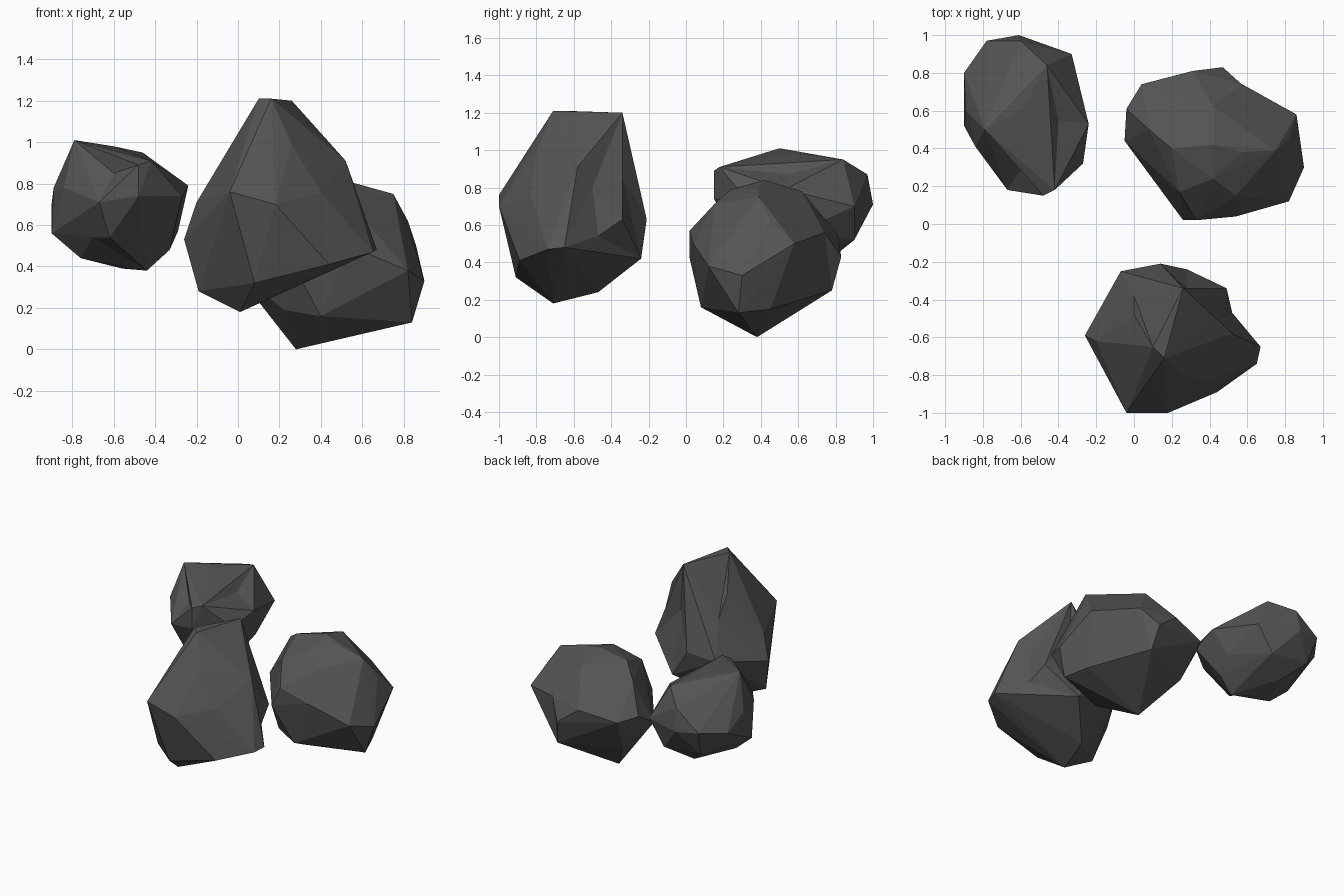
import bpy, bmesh
from mathutils import Vector

stone = bpy.data.materials.new("dark_stone")
stone.diffuse_color = (0.09, 0.09, 0.09, 1)


def boulder(name, corners, dents):
    """Faceted rock: hull over its corners, with dent points pushed back in."""
    bm = bmesh.new()
    pts = [Vector(p) for p in corners]
    centre = sum(pts, Vector()) / len(pts)
    for p in pts:
        bm.verts.new(p)
    moved = {}
    for d in dents:
        d = Vector(d)
        moved[bm.verts.new(centre + (d - centre) * 1.2)] = d
    hull = bmesh.ops.convex_hull(bm, input=bm.verts[:], use_existing_faces=False)
    inside = [g for g in hull["geom_interior"] if isinstance(g, bmesh.types.BMVert)]
    for v, d in moved.items():
        v.co = d
    bmesh.ops.delete(bm, geom=inside, context='VERTS')
    bmesh.ops.recalc_face_normals(bm, faces=bm.faces[:])
    mesh = bpy.data.meshes.new(name)
    bm.to_mesh(mesh)
    bm.free()
    mesh.materials.append(stone)
    bpy.context.collection.objects.link(bpy.data.objects.new(name, mesh))


# Tall peaked rock at the front
boulder("tall_rock", [
    (0.10, -0.65, 1.21), (0.16, -0.71, 1.21), (0.26, -0.34, 1.20),
    (0.39, -0.50, 1.05), (0.52, -0.58, 0.91), (0.56, -0.62, 0.78),
    (0.67, -0.65, 0.48), (0.65, -0.74, 0.47), (0.44, -0.89, 0.41),
    (0.18, -1.00, 0.70), (-0.04, -1.00, 0.76), (0.08, -0.91, 0.32),
    (0.01, -0.71, 0.18), (0.06, -0.47, 0.24), (-0.19, -0.66, 0.28),
    (-0.26, -0.59, 0.53), (-0.20, -0.62, 0.71), (0.00, -0.48, 1.00),
    (0.10, -0.82, 1.04), (0.26, -0.80, 0.99), (-0.07, -0.25, 0.60),
    (0.14, -0.21, 0.63), (0.28, -0.24, 0.42), (0.49, -0.34, 0.63),
    (0.40, -0.83, 0.76)],
    [(0.28, -0.34, 0.86), (0.00, -0.38, 0.85),
     (0.48, -0.50, 0.80), (0.52, -0.47, 0.54)])

# Broad rounded rock at the back right
boulder("broad_rock", [
    (0.28, 0.38, 0.00), (0.37, 0.40, 0.05), (0.84, 0.28, 0.13),
    (0.82, 0.12, 0.38), (0.40, 0.08, 0.16), (0.78, 0.45, 0.15),
    (0.90, 0.30, 0.33), (0.86, 0.58, 0.50), (0.82, 0.45, 0.62),
    (0.75, 0.39, 0.75), (0.57, 0.38, 0.80), (0.42, 0.42, 0.84),
    (0.20, 0.40, 0.79), (0.42, 0.24, 0.79), (0.24, 0.17, 0.70),
    (0.54, 0.15, 0.71), (0.26, 0.02, 0.42), (0.33, 0.02, 0.57),
    (0.54, 0.04, 0.50), (0.22, 0.16, 0.19), (-0.05, 0.44, 0.42),
    (-0.04, 0.61, 0.52), (0.04, 0.74, 0.50), (0.31, 0.81, 0.55),
    (0.47, 0.83, 0.43), (0.50, 0.78, 0.25), (0.71, 0.68, 0.45),
    (0.42, 0.62, 0.78), (0.10, 0.60, 0.24), (0.08, 0.50, 0.70)],
    [(0.57, 0.74, 0.56)])

# Small raised rock at the back left
boulder("small_rock", [
    (-0.79, 0.50, 1.01), (-0.60, 0.60, 0.98), (-0.46, 0.84, 0.95),
    (-0.42, 0.18, 0.91), (-0.48, 0.15, 0.89), (-0.48, 0.15, 0.74),
    (-0.24, 0.53, 0.79), (-0.27, 0.32, 0.74), (-0.67, 0.18, 0.71),
    (-0.84, 0.41, 0.78), (-0.89, 0.60, 0.78), (-0.90, 0.52, 0.56),
    (-0.90, 0.80, 0.70), (-0.78, 0.97, 0.73), (-0.61, 1.00, 0.71),
    (-0.60, 0.97, 0.87), (-0.33, 0.90, 0.70), (-0.29, 0.62, 0.57),
    (-0.33, 0.50, 0.48), (-0.44, 0.48, 0.38), (-0.56, 0.56, 0.39),
    (-0.63, 0.80, 0.44), (-0.76, 0.50, 0.44), (-0.45, 0.90, 0.52),
    (-0.62, 0.25, 0.54), (-0.75, 0.90, 0.55)],
    [(-0.40, 0.55, 0.87), (-0.60, 0.29, 0.85), (-0.70, 0.34, 0.54)])
